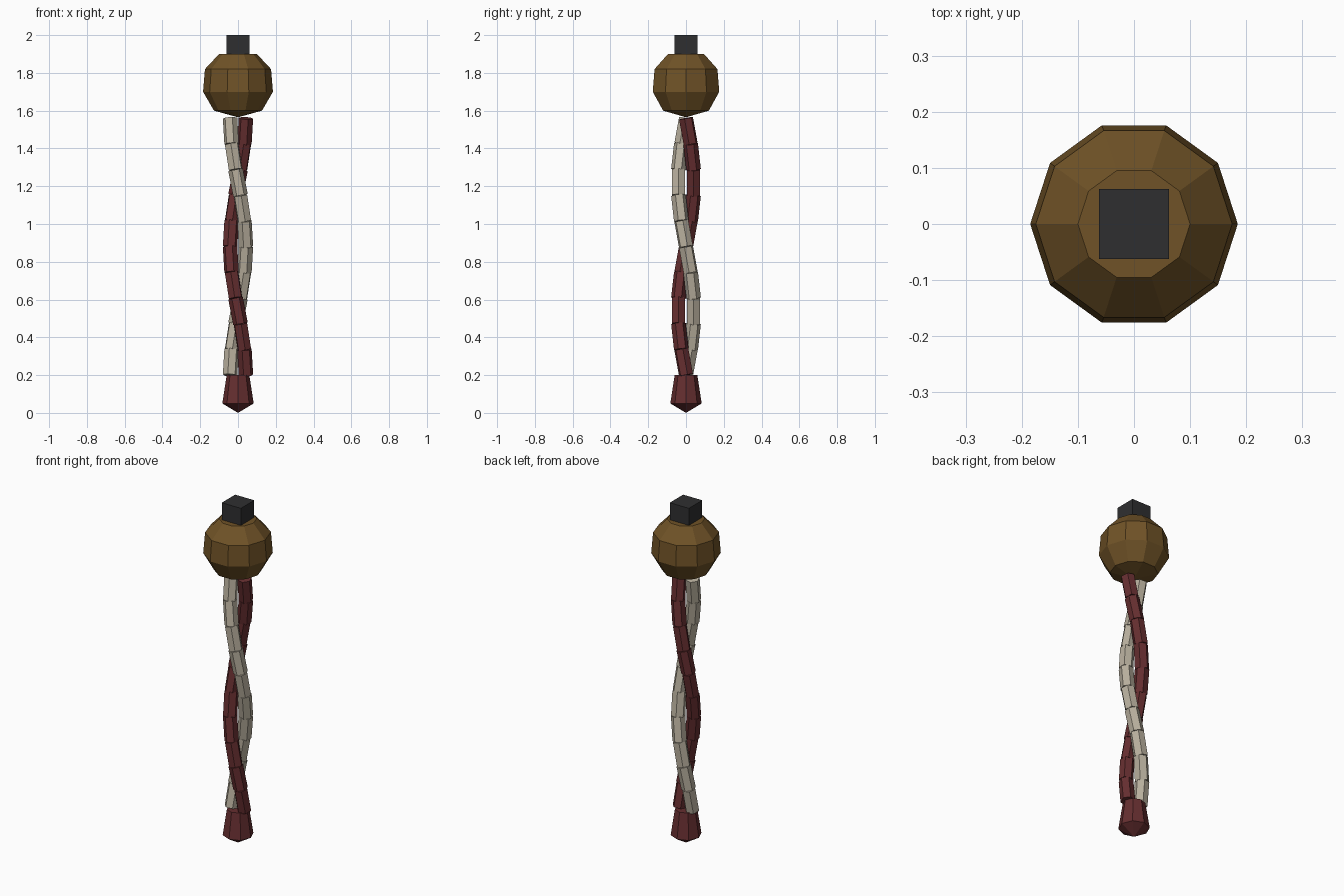
import bpy, bmesh, math
from mathutils import Vector

if "Cube" in bpy.data.objects:
    bpy.data.objects.remove(bpy.data.objects["Cube"])


def material(name, rgb):
    m = bpy.data.materials.new(name)
    m.diffuse_color = (*rgb, 1)
    m.use_nodes = True
    m.node_tree.nodes["Principled BSDF"].inputs["Base Color"].default_value = m.diffuse_color
    return m


BROWN = material("brown wood", (0.16, 0.085, 0.02))
BLACK = material("charcoal", (0.028, 0.028, 0.03))
RED = material("dark red cord", (0.13, 0.027, 0.029))
CREAM = material("cream cord", (0.48, 0.43, 0.34))


def finish(bm, name, mat):
    bmesh.ops.recalc_face_normals(bm, faces=bm.faces)
    me = bpy.data.meshes.new(name)
    bm.to_mesh(me)
    bm.free()
    me.materials.append(mat)
    ob = bpy.data.objects.new(name, me)
    bpy.context.collection.objects.link(ob)
    return ob


def lathe(name, profile, sides, mat):
    """Closed faceted solid from (radius, height) pairs; radius 0 makes a tip."""
    bm = bmesh.new()
    rings = []
    for r, z in profile:
        n = sides if r else 1
        rings.append([bm.verts.new((r * math.cos(math.tau * i / sides),
                                    r * math.sin(math.tau * i / sides), z))
                      for i in range(n)])
    for a, b in zip(rings, rings[1:]):
        for i in range(sides):
            j = (i + 1) % sides
            if len(a) == 1:
                bm.faces.new((a[0], b[j], b[i]))
            else:
                bm.faces.new((a[i], a[j], b[j], b[i]))
    bm.faces.new(rings[-1])
    return finish(bm, name, mat)


def strand(name, start, mat, steps=10, radius=0.042, top=1.56, bottom=0.20):
    """One cord of the twist: short straight six-sided links along a helix."""
    bm = bmesh.new()

    def point(i):
        a = start + math.tau * i / steps
        return Vector((radius * math.cos(a), radius * math.sin(a),
                       top + (bottom - top) * i / steps))

    for i in range(steps):
        p, q = point(i), point(i + 1)
        turn = (q - p).to_track_quat('Z', 'Y').to_matrix().to_4x4()
        turn.translation = (p + q) / 2
        bmesh.ops.create_cone(bm, cap_ends=True, segments=6, radius1=0.039,
                              radius2=0.039, depth=(q - p).length, matrix=turn)
    return finish(bm, name, mat)


# Bead and the square cap on it
lathe("bead", [(0, 1.565), (0.127, 1.60), (0.185, 1.70), (0.175, 1.82), (0.10, 1.90)],
      10, BROWN)
bm = bmesh.new()
bmesh.ops.create_cube(bm, size=1)
bmesh.ops.scale(bm, vec=(0.124, 0.124, 0.10), verts=bm.verts)
bmesh.ops.translate(bm, vec=(0, 0, 1.95), verts=bm.verts)
finish(bm, "top_cap", BLACK)

# Two cords making one full turn around each other
strand("cream_cord", math.pi, CREAM)
strand("red_cord", 0, RED)

# Tassel end
lathe("tassel", [(0, 0), (0.083, 0.05), (0.06, 0.20)], 8, RED)
